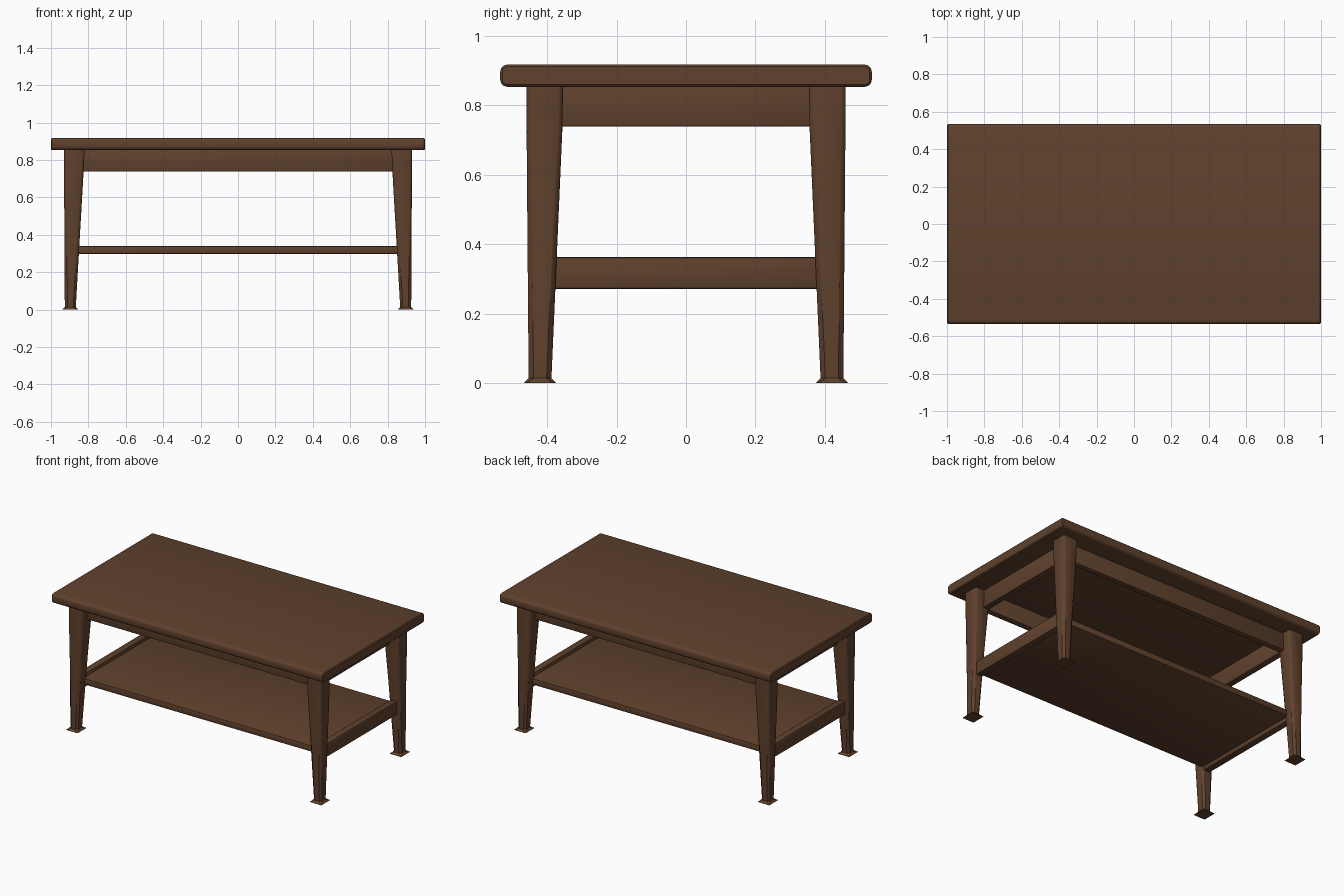
import bpy
import bmesh
import math
from mathutils import Vector

cube = bpy.data.objects.get("Cube")
if cube:
    bpy.data.objects.remove(cube, do_unlink=True)

# One warm brown wood for the whole table
wood = bpy.data.materials.new("brown_wood")
wood.use_nodes = True
colour = (0.115, 0.053, 0.026, 1)
wood.diffuse_color = colour
shader = wood.node_tree.nodes["Principled BSDF"]
shader.inputs["Base Color"].default_value = colour
shader.inputs["Roughness"].default_value = 0.7


def finish(name, bm):
    bmesh.ops.recalc_face_normals(bm, faces=bm.faces)
    mesh = bpy.data.meshes.new(name)
    bm.to_mesh(mesh)
    bm.free()
    mesh.materials.append(wood)
    obj = bpy.data.objects.new(name, mesh)
    bpy.context.collection.objects.link(obj)
    bpy.ops.object.select_all(action="DESELECT")
    obj.select_set(True)
    bpy.context.view_layer.objects.active = obj
    bpy.ops.object.shade_smooth_by_angle(angle=math.radians(35))
    return obj


def round_edges(bm, edges, width, segments):
    bmesh.ops.bevel(bm, geom=edges, offset=width, segments=segments,
                    profile=0.5, affect="EDGES", clamp_overlap=True)


def board(name, low, high, bevel=0.006, long_bevel=0):
    """Box between two corners; long_bevel rounds the edges running along x."""
    low, high = Vector(low), Vector(high)
    bm = bmesh.new()
    bmesh.ops.create_cube(bm, size=1)
    for v in bm.verts:
        v.co = (low + high) / 2 + v.co * (high - low)
    if long_bevel:
        along = [e for e in bm.edges
                 if abs(e.verts[0].co.x - e.verts[1].co.x) > 0.1]
        round_edges(bm, along, long_bevel, 3)
        ends = [e for e in bm.edges
                if abs(e.verts[0].co.x - e.verts[1].co.x) < 0.001]
        round_edges(bm, ends, bevel, 1)
    else:
        round_edges(bm, bm.edges[:], bevel, 2)
    return finish(name, bm)


def leg(name, sx, sy):
    """Square leg, straight beside the aprons and tapering on its inner faces."""
    # Each level: height, inner x, outer x, inner y, outer y
    levels = [(0, 0.868, 0.926, 0.388, 0.453),
              (0.73, 0.826, 0.93, 0.356, 0.459),
              (0.86, 0.82, 0.93, 0.354, 0.46)]
    bm = bmesh.new()
    rings = []
    for z, xi, xo, yi, yo in levels:
        corners = [(xi, yi), (xo, yi), (xo, yo), (xi, yo)]
        rings.append([bm.verts.new((sx * x, sy * y, z)) for x, y in corners])
    for a, b in zip(rings, rings[1:]):
        for i in range(4):
            j = (i + 1) % 4
            bm.faces.new((a[i], a[j], b[j], b[i]))
    bm.faces.new(rings[0])
    bm.faces.new(rings[-1])
    bm.normal_update()
    uprights = [e for e in bm.edges
                if abs(e.verts[0].co.z - e.verts[1].co.z) > 0.05]
    foot = [e for e in bm.edges if all(v.co.z < 0.01 for v in e.verts)]
    round_edges(bm, uprights + foot, 0.014, 3)
    return finish(name, bm)


# Top and lower shelf
board("table_top", (-1, -0.535, 0.853), (1, 0.535, 0.917), 0.006, 0.02)
board("shelf", (-0.87, -0.4, 0.298), (0.87, 0.4, 0.34))

# Legs
for sx, side in ((-1, "right"), (1, "left")):
    for sy, end in ((-1, "front"), (1, "back")):
        leg(f"{end}_{side}_leg", sx, sy)

# End aprons and the rails that carry the shelf
for s, side in ((-1, "right"), (1, "left")):
    x = sorted((s * 0.825, s * 0.868))
    board(f"{side}_apron", (x[0], -0.38, 0.738), (x[1], 0.38, 0.856))
    x = sorted((s * 0.86, s * 0.908))
    board(f"{side}_shelf_rail", (x[0], -0.4, 0.271), (x[1], 0.4, 0.363), 0.008)

# Long aprons
for s, end in ((-1, "front"), (1, "back")):
    y = sorted((s * 0.36, s * 0.402))
    board(f"{end}_apron", (-0.85, y[0], 0.738), (0.85, y[1], 0.856))
